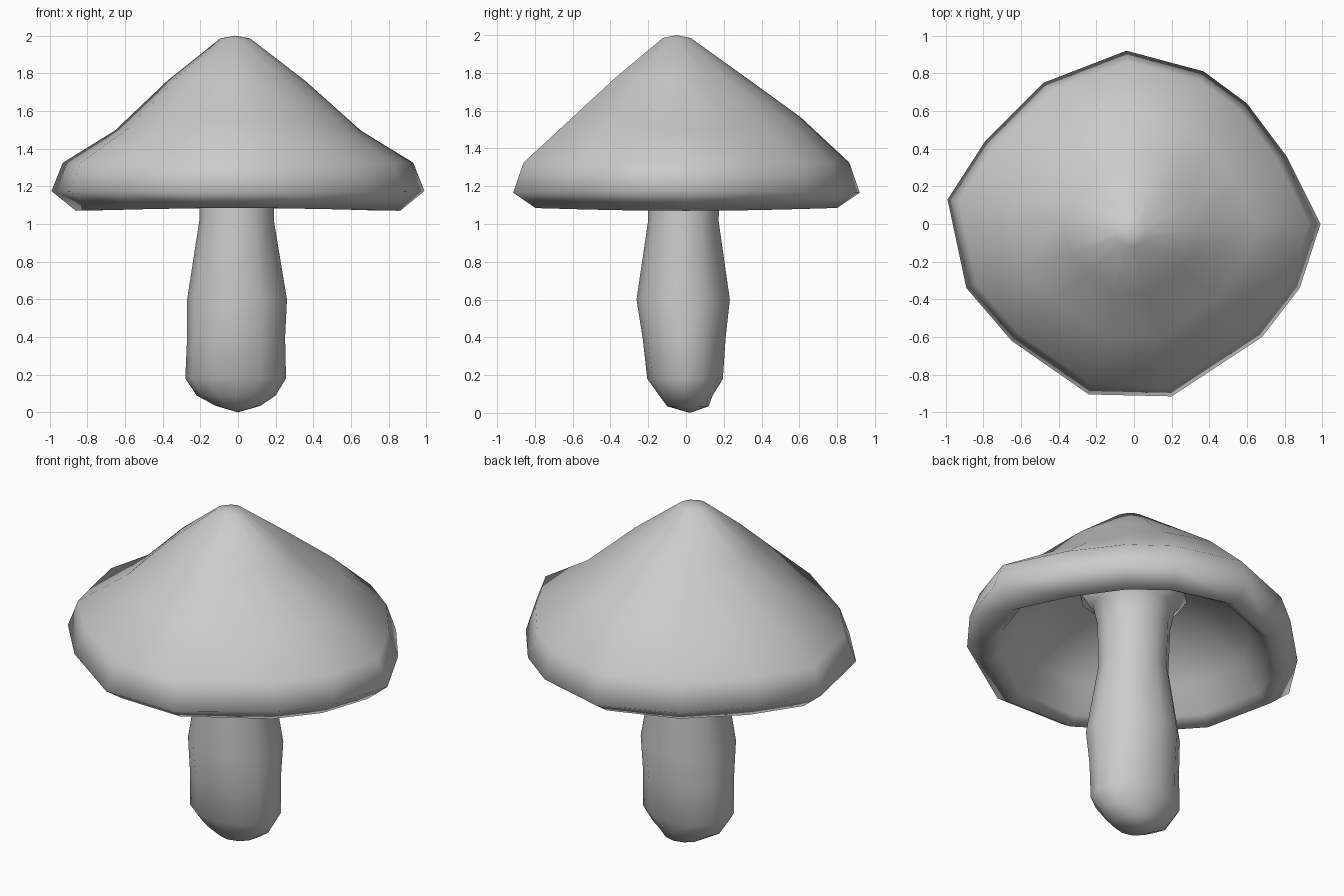
import bpy, bmesh, math

if "Cube" in bpy.data.objects:
    bpy.data.objects.remove(bpy.data.objects["Cube"])


def loft(name, rings, start, end):
    """Skin a stack of rings and close both ends on a single point."""
    bm = bmesh.new()
    loops = [[bm.verts.new(p) for p in ring] for ring in rings]
    n = len(loops[0])
    for a, b in zip(loops, loops[1:]):
        for i in range(n):
            j = (i + 1) % n
            bm.faces.new((a[i], a[j], b[j], b[i]))
    for tip, loop in ((start, loops[0]), (end, loops[-1])):
        v = bm.verts.new(tip)
        for i in range(n):
            bm.faces.new((v, loop[i], loop[(i + 1) % n]))
    bmesh.ops.recalc_face_normals(bm, faces=bm.faces[:])
    mesh = bpy.data.meshes.new(name)
    bm.to_mesh(mesh)
    bm.free()
    mesh.polygons.foreach_set("use_smooth", [True] * len(mesh.polygons))
    obj = bpy.data.objects.new(name, mesh)
    bpy.context.collection.objects.link(obj)
    return obj


# Cap: irregular 14-sided brim outline
outline = [(0.99, 0.0), (0.81, 0.36), (0.60, 0.64), (0.37, 0.81), (-0.04, 0.92),
           (-0.48, 0.75), (-0.79, 0.44), (-0.99, 0.13), (-0.89, -0.34), (-0.65, -0.62),
           (-0.24, -0.905), (0.20, -0.915), (0.68, -0.60), (0.88, -0.34)]
# (scale of outline, height, extra height towards front and back), top to underside
cap_profile = [(0.08, 1.985, 0.0), (0.37, 1.76, 0.02), (0.66, 1.495, 0.07),
               (0.94, 1.325, 0.0), (1.0, 1.175, -0.01), (0.87, 1.07, 0.015),
               (0.80, 1.12, 0.0), (0.70, 1.27, 0.0), (0.50, 1.41, 0.0), (0.29, 1.49, 0.0)]
cap_rings = []
for s, z, lift in cap_profile:
    shift = max(0.0, (z - 1.4) / 0.6) if z > 1.495 else 0.0  # peak leans to the front
    cap_rings.append([(x * s - 0.015 * shift, y * s - 0.05 * shift,
                       z + lift * y * y / (x * x + y * y)) for x, y in outline])
loft("mushroom_cap", cap_rings, (-0.015, -0.05, 2.0), (0, 0, 1.53))

# Stem: min x, max x, min y, max y at each height
stem_profile = [(-0.12, 0.12, -0.10, 0.12, 0.035), (-0.22, 0.20, -0.14, 0.14, 0.09),
                (-0.28, 0.255, -0.205, 0.195, 0.18), (-0.27, 0.25, -0.23, 0.21, 0.40),
                (-0.27, 0.26, -0.262, 0.232, 0.60), (-0.205, 0.19, -0.20, 0.172, 1.02),
                (-0.205, 0.20, -0.20, 0.19, 1.28), (-0.23, 0.23, -0.22, 0.21, 1.40),
                (-0.30, 0.30, -0.29, 0.28, 1.47)]
sides = 12
stem_rings = []
for x0, x1, y0, y1, z in stem_profile:
    ring = []
    for i in range(sides):
        a = math.tau * i / sides
        ring.append(((x0 + x1) / 2 + (x1 - x0) / 2 * math.cos(a),
                     (y0 + y1) / 2 + (y1 - y0) / 2 * math.sin(a), z))
    stem_rings.append(ring)
loft("mushroom_stem", stem_rings, (0, 0.02, 0.0), (0, 0, 1.54))
